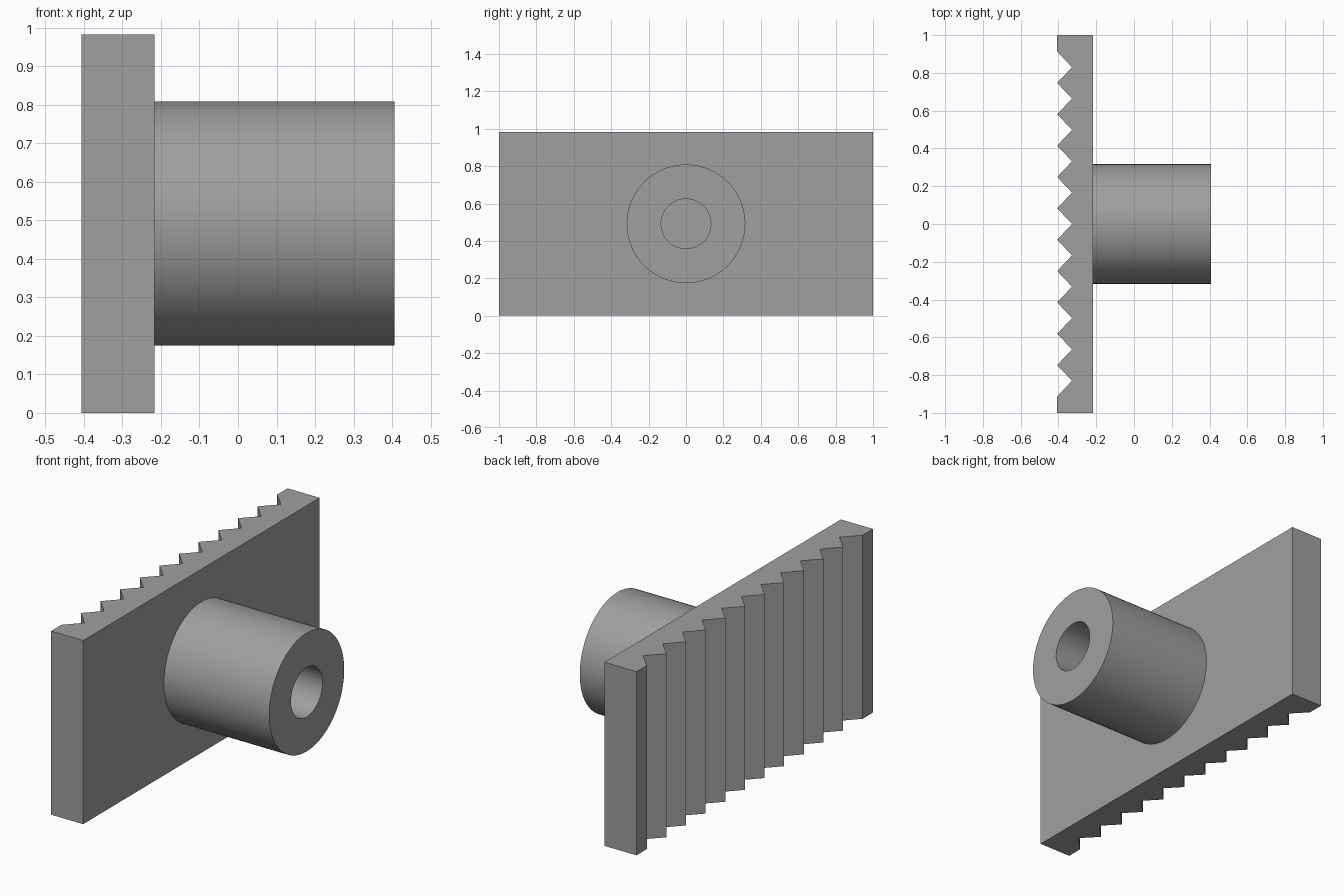
import bpy
import bmesh
import math

if "Cube" in bpy.data.objects:
    bpy.data.objects.remove(bpy.data.objects["Cube"])

X_BACK, X_FACE, X_END = -0.407, -0.217, 0.407   # toothed side, mounting face, boss end
VALLEY_X = -0.328
HEIGHT = 0.983
TEETH_Y = 0.913      # toothed zone runs from -TEETH_Y to TEETH_Y
NOTCHES = 11

grey = bpy.data.materials.new("grey")
grey.diffuse_color = (0.35, 0.35, 0.35, 1)
grey.use_nodes = True
grey.node_tree.nodes["Principled BSDF"].inputs["Base Color"].default_value = grey.diffuse_color


def make_object(name, bm):
    bmesh.ops.recalc_face_normals(bm, faces=bm.faces)
    mesh = bpy.data.meshes.new(name)
    bm.to_mesh(mesh)
    bm.free()
    mesh.materials.append(grey)
    obj = bpy.data.objects.new(name, mesh)
    bpy.context.collection.objects.link(obj)
    return obj


# Toothed plate: zigzag outline extruded upward
pitch = 2 * TEETH_Y / NOTCHES
outline = [(X_FACE, 1), (X_FACE, -1), (X_BACK, -1)]
for i in range(2 * NOTCHES + 1):
    outline.append((VALLEY_X if i % 2 else X_BACK, -TEETH_Y + i * pitch / 2))
outline.append((X_BACK, 1))

bm = bmesh.new()
base = bm.faces.new([bm.verts.new((x, y, 0)) for x, y in outline])
top = bmesh.ops.extrude_face_region(bm, geom=[base])
bmesh.ops.translate(bm, vec=(0, 0, HEIGHT),
                    verts=[v for v in top["geom"] if isinstance(v, bmesh.types.BMVert)])
make_object("toothed_plate", bm)

# Boss: tube profile turned about the x axis, its bore ending at the plate face
SIDES, OUTER, BORE = 96, 0.317, 0.133
profile = [(X_FACE, OUTER), (X_END, OUTER), (X_END, BORE), (X_FACE, BORE)]
bm = bmesh.new()
rings = []
for x, r in profile:
    angles = [2 * math.pi * k / SIDES for k in range(SIDES)]
    rings.append([bm.verts.new((x, r * math.cos(a), HEIGHT / 2 + r * math.sin(a)))
                  for a in angles])
for a, b in zip(rings, rings[1:]):
    for k in range(SIDES):
        n = (k + 1) % SIDES
        bm.faces.new((a[k], a[n], b[n], b[k]))
boss = make_object("boss", bm)

bpy.context.view_layer.objects.active = boss
boss.select_set(True)
bpy.ops.object.shade_smooth_by_angle(angle=math.radians(30))
